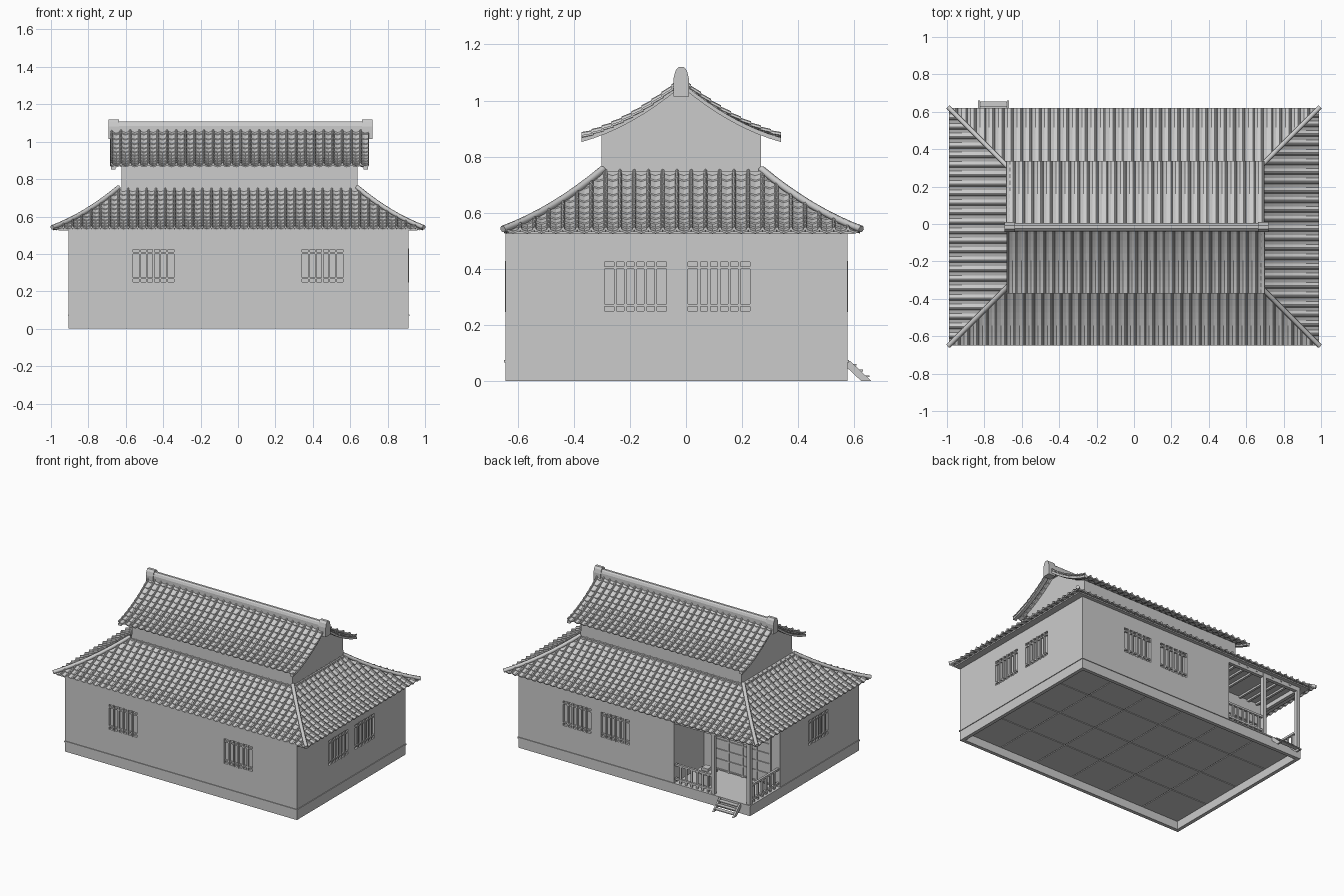
import bpy, bmesh, math
from mathutils import Matrix, Vector

if "Cube" in bpy.data.objects:
    bpy.data.objects.remove(bpy.data.objects["Cube"])

YC = -0.014          # roof centre line in y
EX, EY, RUN = 0.99, 0.635, 0.35   # lower eave half sizes and slope run


def finish(name, bm):
    me = bpy.data.meshes.new(name)
    bm.to_mesh(me)
    bm.free()
    ob = bpy.data.objects.new(name, me)
    bpy.context.collection.objects.link(ob)
    return ob


def boxes(name, items):
    """One object made of boxes given as (x0, x1, y0, y1, z0, z1)."""
    bm = bmesh.new()
    for x0, x1, y0, y1, z0, z1 in items:
        m = Matrix.Translation(((x0 + x1) / 2, (y0 + y1) / 2, (z0 + z1) / 2)) \
            @ Matrix.Diagonal((x1 - x0, y1 - y0, z1 - z0, 1))
        bmesh.ops.create_cube(bm, size=1, matrix=m)
    return finish(name, bm)


def prism(name, profile, spans):
    """Extrude a (y, z) profile along x over each span."""
    bm = bmesh.new()
    for x0, x1 in spans:
        f = bm.faces.new([bm.verts.new((x0, y, z)) for y, z in profile])
        r = bmesh.ops.extrude_face_region(bm, geom=[f])
        bmesh.ops.translate(bm, vec=(x1 - x0, 0, 0),
                            verts=[v for v in r["geom"] if isinstance(v, bmesh.types.BMVert)])
        bm.faces.ensure_lookup_table()
    bmesh.ops.recalc_face_normals(bm, faces=bm.faces)
    return finish(name, bm)


def low_z(t):
    return 0.535 + 0.21 * t - 0.08 * t * (1 - t)


def high_z(t):
    return 0.872 + 0.198 * t - 0.1 * t * (1 - t)


# ---- tiled roof slopes
def tiles(name, half, run, zfun, place, hip):
    n = round(2 * half / 0.05)
    prof = [(0, 0), (.05, .008), (.14, .011), (.23, .008), (.28, 0), (.64, -.006)]
    us = [(-half + 2 * half * (i + f) / n, h) for i in range(n) for f, h in prof] + [(half, 0)]
    rows = 10
    vs = [p for r in range(rows) for p in ((r / rows, .005), ((r + 1) / rows, 0))]
    bm = bmesh.new()
    g = [[bm.verts.new((u, t * run, zfun(t) + h + lift)) for u, h in us] for t, lift in vs]
    for j in range(len(vs) - 1):
        for i in range(len(us) - 1):
            bm.faces.new((g[j][i], g[j][i + 1], g[j + 1][i + 1], g[j + 1][i]))
    if hip:
        for s in (1, -1):
            bmesh.ops.bisect_plane(bm, geom=bm.verts[:] + bm.edges[:] + bm.faces[:],
                                   plane_co=(s * half, 0, 0), plane_no=(s, 1, 0), clear_outer=True)
    bm.transform(place)
    ob = finish(name, bm)
    mod = ob.modifiers.new("thickness", 'SOLIDIFY')
    mod.thickness, mod.offset = 0.008, -1
    return ob


def put(x, y, deg):
    return Matrix.Translation((x, y, 0)) @ Matrix.Rotation(math.radians(deg), 4, 'Z')


tiles("lower_roof_front", EX, RUN, low_z, put(0, YC - EY, 0), True)
tiles("lower_roof_back", EX, RUN, low_z, put(0, YC + EY, 180), True)
tiles("lower_roof_right", EY, RUN, low_z, put(EX, YC, 90), True)
tiles("lower_roof_left", EY, RUN, low_z, put(-EX, YC, -90), True)
UX, UY = 0.69, 0.355
tiles("upper_roof_front", UX, UY, high_z, put(0.008, YC - 0.003 - UY, 0), False)
tiles("upper_roof_back", UX, UY, high_z, put(0.008, YC - 0.003 + UY, 180), False)

# ---- hip ridges
for sx in (-1, 1):
    for sy in (-1, 1):
        cu = bpy.data.curves.new("hip", 'CURVE')
        cu.dimensions, cu.bevel_depth, cu.bevel_resolution, cu.use_fill_caps = '3D', 0.013, 1, True
        sp = cu.splines.new('POLY')
        sp.points.add(8)
        for k, p in enumerate(sp.points):
            t = -0.01 + 1.02 * k / 8
            p.co = (sx * (EX - t * RUN), YC + sy * (EY - t * RUN), low_z(t) + 0.008, 1)
        tmp = bpy.data.objects.new("hip", cu)
        me = bpy.data.meshes.new_from_object(tmp)
        bpy.data.objects.remove(tmp)
        ob = bpy.data.objects.new("hip_ridge", me)
        bpy.context.collection.objects.link(ob)

# ---- upper storey with gables, verge boards and main ridge
yr = YC - 0.003
right = [(UY * (1 - t), high_z(t) - 0.012) for t in (.2, .35, .5, .65, .8, .92, 1)]
gable = [(0.285, 0.70)] + right
prism("upper_walls", [(yr + y, z) for y, z in gable] +
      [(yr - y, z) for y, z in reversed(gable[:-1])], [(-0.622, 0.638)])
ts = [i / 8 for i in range(9)]
for s in (-1, 1):
    strip = [(yr + s * UY * (1 - t), high_z(t) - 0.004) for t in ts] + \
            [(yr + s * UY * (1 - t), high_z(t) - 0.02) for t in reversed(ts)]
    prism("verge_board", strip, [(-0.679, -0.655), (0.671, 0.695)])


def ridge(w, z0, z1, top):
    return [(yr - w, z0), (yr + w, z0), (yr + w, z1), (yr + w * .75, (z1 + 2 * top) / 3), (yr + w * .35, top),
            (yr - w * .35, top), (yr - w * .75, (z1 + 2 * top) / 3), (yr - w, z1)]


prism("main_ridge", ridge(0.022, 1.03, 1.085, 1.108), [(-0.68, 0.70)])
prism("ridge_end", ridge(0.027, 1.015, 1.08, 1.12), [(-0.692, -0.635), (0.662, 0.718)])
boxes("roof_flashing", [(-0.65, 0.65, YC - 0.295, YC + 0.295, 0.725, 0.748)])

# ---- plinth, ledge, floor and soffit
X0, X1, Y0, Y1 = -0.905, 0.912, -0.643, 0.575


def ring(g, w, z0, z1):
    a, b, c, d = X0 - g, X1 + g, Y0 - g, Y1 + g
    return [(a, b, c, c + w, z0, z1), (a, b, d - w, d, z0, z1),
            (a, a + w, c + w, d - w, z0, z1), (b - w, b, c + w, d - w, z0, z1)]


boxes("plinth", ring(0, 0.025, 0, 0.07))
boxes("plinth_ledge", ring(0.005, 0.03, 0.067, 0.076))
boxes("floor", [(X0 + .01, X1 - .01, Y0 + .01, Y1 - .01, 0.06, 0.075)])
mw, md = (X1 - X0 - 0.05) / 6, (Y1 - Y0 - 0.05) / 4
boxes("floor_mats", [(X0 + .025 + i * mw + .003, X0 + .025 + (i + 1) * mw - .003,
                      Y0 + .025 + j * md + .003, Y0 + .025 + (j + 1) * md - .003, 0.055, 0.061)
                     for i in range(6) for j in range(4)])
boxes("soffit", [(-0.96, 0.96, Y0, 0.6, 0.525, 0.534)])


# ---- walls with barred windows; each wall runs along one axis
WZ0, WZ1, HW = 0.25, 0.425, 0.11


def wall(name, along, face, s, a0, a1, centres=()):
    def b(p0, p1, d0, d1, z0, z1):
        q0, q1 = sorted((face - s * d0, face - s * d1))   # depths measured inwards
        return (p0, p1, q0, q1, z0, z1) if along == 'x' else (q0, q1, p0, p1, z0, z1)
    parts, pos = [], a0
    for c in sorted(centres):
        parts += [b(pos, c - HW, 0, .03, .07, .53), b(c - HW, c + HW, 0, .03, .07, WZ0),
                  b(c - HW, c + HW, 0, .03, WZ1, .53)]
        pos = c + HW
    parts.append(b(pos, a1, 0, .03, .07, .53))
    boxes(name, parts)
    for c in centres:
        boxes("window_panel", [b(c - HW, c + HW, .016, .026, WZ0, WZ1)])
        boxes("window_bars", [b(c + k * .036 - .005, c + k * .036 + .005, -.002, .009, WZ0 - .004, WZ1 + .004)
                              for k in range(-2, 3)] +
              [b(c - HW, c + HW, .002, .012, z, z + .009) for z in (WZ0 + .016, WZ1 - .025)])


PX, PY = -0.31, 0.24    # inner corner of the porch
wall("front_wall", 'x', Y0, -1, X0, X1, (-0.452, 0.452))
wall("back_wall", 'x', Y1, 1, PX, X1, (0.152, 0.452))
wall("right_wall", 'y', X1, 1, Y0, Y1, (-0.18, 0.118))
wall("left_wall", 'y', X0, -1, Y0, PY, (-0.188,))
wall("porch_side_wall", 'y', PX, -1, PY, Y1)
wall("porch_back_wall", 'x', PY, 1, X0, PX)

# ---- porch: posts, beams, sliding door, railings, crate
MX, RY, LX = -0.61, 0.56, -0.89
boxes("porch_posts", [(x - .013, x + .013, RY - .013, RY + .013, .07, .53) for x in (LX, MX)])
boxes("porch_beams", [(LX, PX, RY - .012, RY + .012, .495, .525), (LX - .012, LX + .012, PY, RY, .495, .525)])
boxes("porch_rafters", [(x - .008, x + .008, PY, Y1, .512, .526) for x in (-.82, -.75, -.68, -.54, -.47, -.40)])
boxes("sliding_door", [(-0.84, -0.40, PY, PY + .008, .076, .44)])
boxes("door_lattice", [(-0.84, -0.40, PY, PY + .015, z, z + .008) for z in (.08, .15, .22, .29, .36, .432)] +
      [(x - .005, x + .005, PY, PY + .015, .076, .44) for x in (-.835, -.73, -.62, -.51, -.405)])
rail = [(MX, PX, RY - .008, RY + .008, z, z + .014) for z in (.095, .195)]
rail += [(LX - .008, LX + .008, PY, RY, z, z + .014) for z in (.095, .195)]
rail += [(x - .007, x + .007, RY - .005, RY + .005, .075, .2) for x in [MX + .043 * i for i in range(1, 7)]]
rail += [(LX - .005, LX + .005, y - .007, y + .007, .075, .2) for y in [PY + .045 * i for i in range(1, 7)]]
boxes("porch_railing", rail)
boxes("crate", [(-.52, -.43, .41, .49, .075, .15), (-.53, -.42, .40, .50, .15, .165), (-.50, -.45, .42, .47, .165, .185)])

# ---- porch steps
prism("step_stringers", [(0.575, 0.072), (0.585, 0.072), (0.661, 0.0), (0.625, 0.0), (0.575, 0.047)],
      [(-0.835, -0.823), (-0.679, -0.667)])
boxes("step_treads", [(-.824, -.678, .578 + .023 * i, .608 + .023 * i, .055 - .02 * i, .061 - .02 * i)
                      for i in range(3)])
